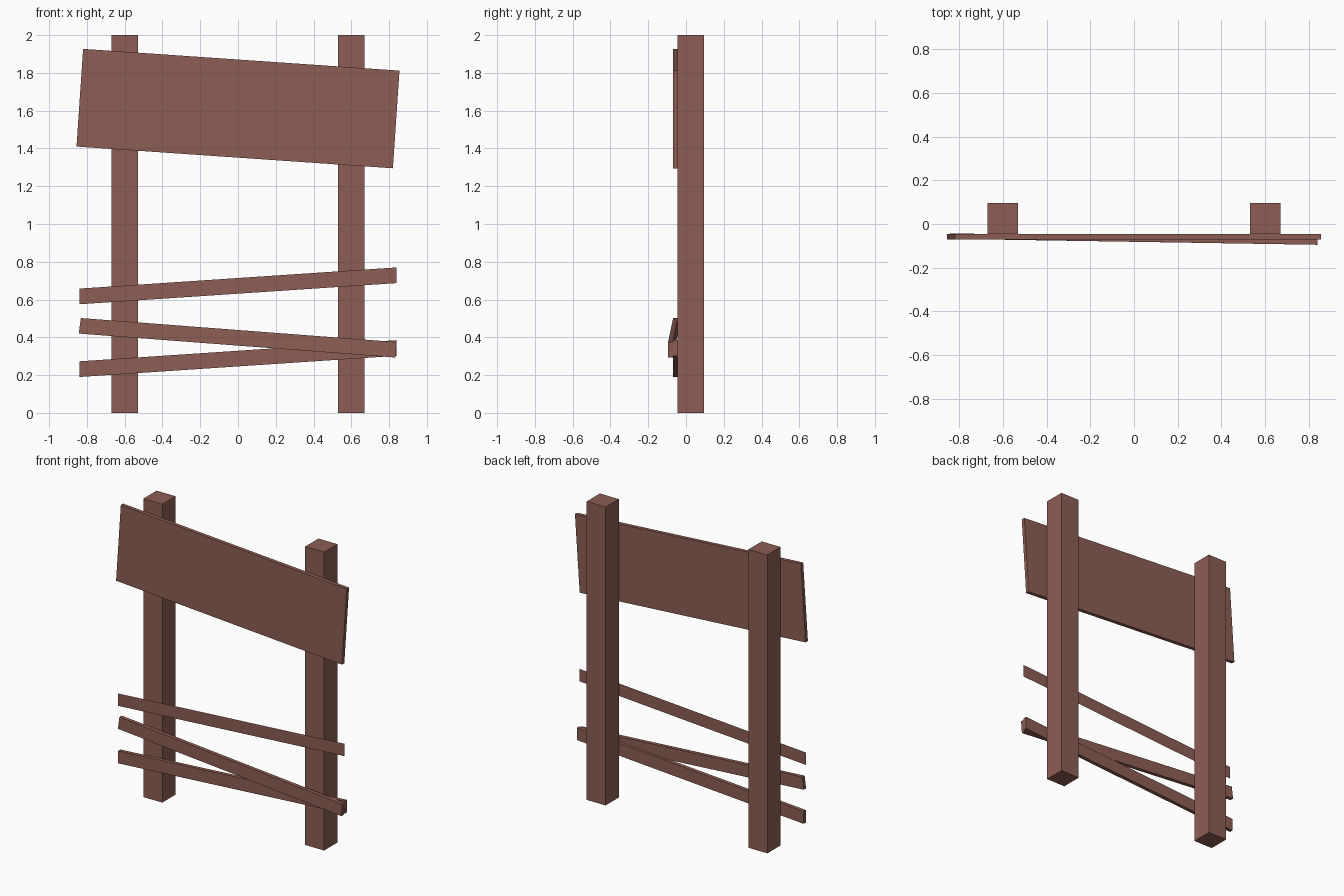
import bpy, bmesh

if "Cube" in bpy.data.objects:
    bpy.data.objects.remove(bpy.data.objects["Cube"])

wood = bpy.data.materials.new("brown_wood")
wood.diffuse_color = (0.27, 0.112, 0.09, 1)
wood.use_nodes = True
wood.node_tree.nodes["Principled BSDF"].inputs["Base Color"].default_value = wood.diffuse_color


def plank(name, corners, y_left, y_right, thickness):
    """Front outline as (x, z) corners: left-bottom, right-bottom, right-top, left-top.
    The front lies at y_left / y_right at the two ends; thickness goes back (+y)."""
    bm = bmesh.new()
    ys = (y_left, y_right, y_right, y_left)
    face = bm.faces.new([bm.verts.new((x, y, z)) for (x, z), y in zip(corners, ys)])
    if thickness:
        geom = bmesh.ops.extrude_face_region(bm, geom=[face], use_keep_orig=True)["geom"]
        verts = [g for g in geom if isinstance(g, bmesh.types.BMVert)]
        bmesh.ops.translate(bm, verts=verts, vec=(0, thickness, 0))
        bmesh.ops.recalc_face_normals(bm, faces=bm.faces[:])
    mesh = bpy.data.meshes.new(name)
    bm.to_mesh(mesh)
    bm.free()
    mesh.materials.append(wood)
    obj = bpy.data.objects.new(name, mesh)
    bpy.context.collection.objects.link(obj)
    return obj


def slanted_slat(name, z, thickness):
    """Rising slat with upright ends; z is its lowest corner."""
    rise, height, half = 0.112, 0.083, 0.84
    return plank(name, [(-half, z), (half, z + rise), (half, z + rise + height),
                        (-half, z + height)], -0.07, -0.07, thickness)


# square posts
for side, x in (("left", -0.6), ("right", 0.6)):
    plank(side + "_post", [(x - 0.07, 0), (x + 0.07, 0), (x + 0.07, 2), (x - 0.07, 2)],
          -0.045, -0.045, 0.14)

# tilted sign board
plank("sign_board", [(-0.855, 1.41), (0.82, 1.295), (0.855, 1.812), (-0.82, 1.927)],
      -0.07, -0.07, 0.025)

# lower slats: the top one is a single thin sheet
slanted_slat("bottom_slat", 0.19, 0.025)
slanted_slat("top_slat", 0.575, 0)

# crossing slat, leaning forward over the bottom slat at its right end
plank("crossing_slat", [(-0.843, 0.42), (0.833, 0.293), (0.84, 0.375), (-0.832, 0.502)],
      -0.068, -0.095, 0.025)
